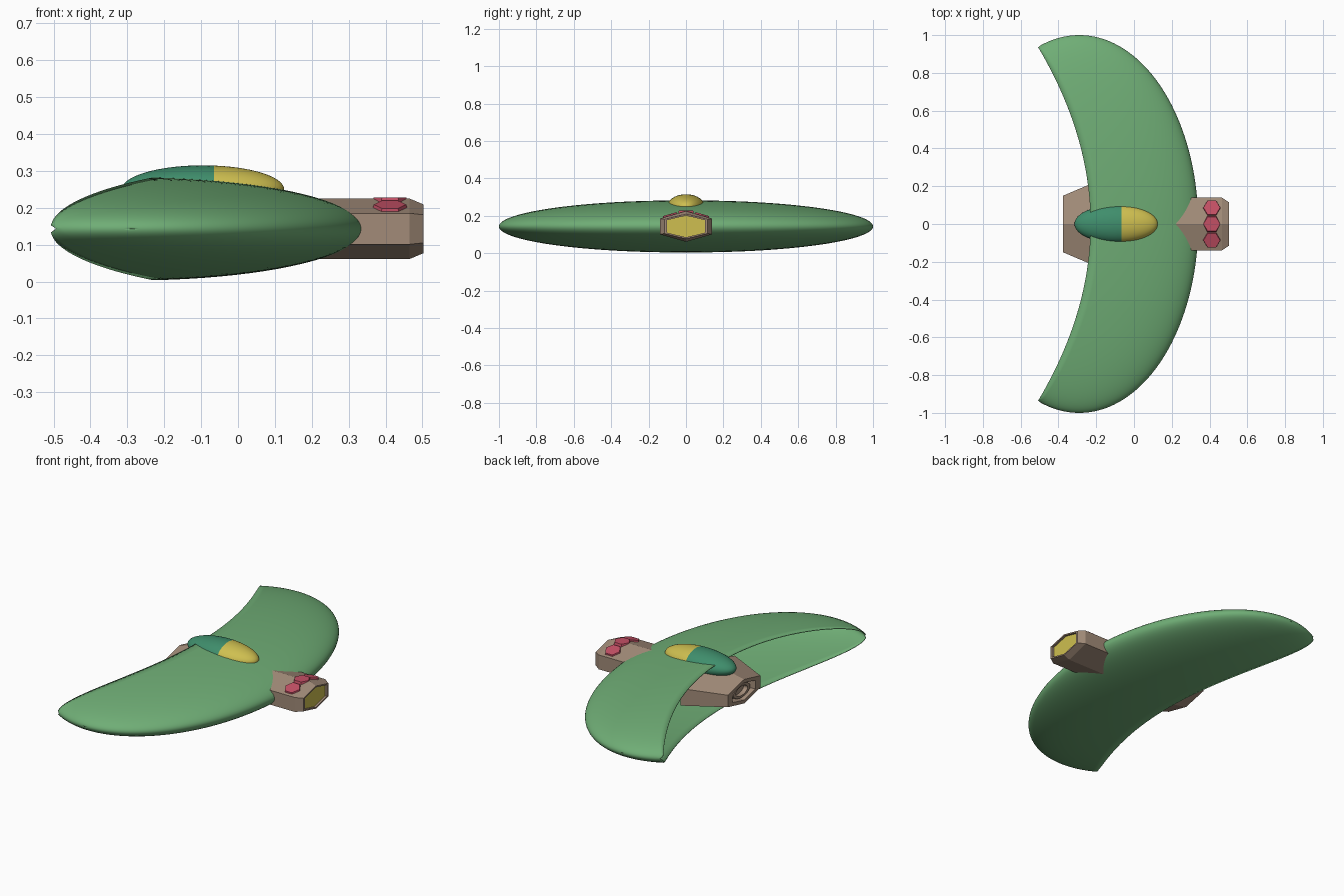
import bpy, bmesh, math
from mathutils import Matrix, Vector

if "Cube" in bpy.data.objects:
    bpy.data.objects.remove(bpy.data.objects["Cube"])

ZC = 0.143  # height of the wing's middle plane


def material(name, rgb):
    m = bpy.data.materials.new(name)
    m.diffuse_color = (*rgb, 1)
    m.use_nodes = True
    m.node_tree.nodes["Principled BSDF"].inputs["Base Color"].default_value = m.diffuse_color
    return m


GREEN = material("wing_green", (0.16, 0.42, 0.18))
TEAL = material("canopy_teal", (0.05, 0.27, 0.15))
YELLOW = material("glass_yellow", (0.62, 0.52, 0.08))
BROWN = material("hull_brown", (0.36, 0.26, 0.19))
PINK = material("light_pink", (0.55, 0.08, 0.13))


def finish(bm, name, mats, smooth=None):
    bmesh.ops.remove_doubles(bm, verts=bm.verts, dist=1e-5)
    bmesh.ops.recalc_face_normals(bm, faces=bm.faces)
    me = bpy.data.meshes.new(name)
    bm.to_mesh(me)
    bm.free()
    ob = bpy.data.objects.new(name, me)
    bpy.context.collection.objects.link(ob)
    for m in mats:
        me.materials.append(m)
    if smooth:
        bpy.ops.object.select_all(action='DESELECT')
        ob.select_set(True)
        bpy.context.view_layer.objects.active = ob
        bpy.ops.object.shade_smooth_by_angle(angle=math.radians(smooth))
    return ob


def loft(bm, rings, close_ring=True):
    """Skin a list of point rings; returns the vertex rings."""
    vs = [[bm.verts.new(p) for p in r] for r in rings]
    n = len(rings[0])
    for a, b in zip(vs, vs[1:]):
        for i in range(n if close_ring else n - 1):
            j = (i + 1) % n
            bm.faces.new((a[i], a[j], b[j], b[i]))
    return vs


def hexagon(x, half_w, half_h, shoulder):
    """Hexagon across x with points at top and bottom and upright sides."""
    pts = [(0, half_h), (half_w, shoulder), (half_w, -shoulder),
           (0, -half_h), (-half_w, -shoulder), (-half_w, shoulder)]
    return [(x, y, ZC + z) for y, z in pts]


# Wing: hollow half ellipsoid, open along a curved trailing edge
bm = bmesh.new()
rings = []
N, M = 96, 40
for i in range(N + 1):
    t = math.radians(-89.9 + 179.8 * i / N)
    y, c = math.sin(t), math.cos(t)
    edge = -0.23 - 0.317 * y * y
    lim = math.acos(max(-1, min(1, (edge + 0.29) / (0.63 * c))))
    rings.append([(-0.29 + 0.63 * c * math.cos(a), y, ZC + 0.14 * c * math.sin(a))
                  for a in (lim * (1 - 2 * j / M) for j in range(M + 1))])
loft(bm, rings, close_ring=False)
wing = finish(bm, "wing", [GREEN], 50)
shell = wing.modifiers.new("thickness", 'SOLIDIFY')
shell.thickness = 0.004
shell.offset = -1

# Canopy: ellipsoid, teal at the back and yellow glass at the front
bm = bmesh.new()
bmesh.ops.create_uvsphere(bm, u_segments=48, v_segments=36, radius=1,
                          matrix=Matrix.Rotation(math.pi / 2, 4, 'Y'))
bmesh.ops.transform(bm, verts=bm.verts, matrix=Matrix.Translation((-0.095, 0, 0.25))
                    @ Matrix.Diagonal((0.22, 0.1, 0.065, 1)))
bmesh.ops.bisect_plane(bm, geom=bm.verts[:] + bm.edges[:] + bm.faces[:],
                       plane_co=(-0.065, 0, 0), plane_no=(1, 0, 0))
for f in bm.faces:
    f.material_index = int(f.calc_center_median().x > -0.065)
finish(bm, "canopy", [TEAL, YELLOW], 60)

# Nose: chamfered hexagonal block with a recessed window
bm = bmesh.new()
vs = loft(bm, [hexagon(0.2, 0.14, 0.082, 0.042), hexagon(0.465, 0.14, 0.082, 0.042),
               hexagon(0.503, 0.115, 0.066, 0.038), hexagon(0.503, 0.102, 0.058, 0.033),
               hexagon(0.49, 0.102, 0.058, 0.033)])
bm.faces.new(vs[0])
bm.faces.new(vs[-1]).material_index = 1
finish(bm, "nose", [BROWN, YELLOW])

# Three hexagonal lights lying on the nose roof
slope = math.atan2(0.04, 0.14)
for name, side in (("left", 1), ("middle", 0), ("right", -1)):
    bm = bmesh.new()
    z = 0.221 if side == 0 else 0.202
    bmesh.ops.create_cone(bm, cap_ends=True, segments=6, radius1=0.048, radius2=0.044, depth=0.014,
                          matrix=Matrix.Translation((0.412, 0.085 * side, z))
                          @ Matrix.Rotation(-slope * side, 4, 'X') @ Matrix.Rotation(math.pi / 2, 4, 'Z'))
    # put two corners on the x axis
    if abs(max(v.co.x for v in bm.verts) - 0.46) > 0.003:
        bmesh.ops.rotate(bm, verts=bm.verts, cent=(0.412, 0.085 * side, z),
                         matrix=Matrix.Rotation(-slope * side, 3, 'X')
                         @ Matrix.Rotation(math.pi / 6, 3, 'Z')
                         @ Matrix.Rotation(slope * side, 3, 'X'))
    finish(bm, "nose_light_" + name, [PINK])

# Engine: tapered hexagonal housing with a recessed exhaust
bm = bmesh.new()
vs = loft(bm, [hexagon(-0.14, 0.25, 0.12, 0.05), hexagon(-0.375, 0.15, 0.07, 0.035),
               hexagon(-0.375, 0.105, 0.05, 0.025), hexagon(-0.335, 0.09, 0.042, 0.021)])
bm.faces.new(vs[0])
bm.faces.new(vs[-1])
finish(bm, "engine", [BROWN])

# Exhaust ring inside the engine opening
bm = bmesh.new()
R = 24
loft(bm, [[(x, 0.9 * r * math.cos(a), ZC + 0.45 * r * math.sin(a))
           for a in (2 * math.pi * k / R for k in range(R))]
          for x, r in ((-0.336, 0.09), (-0.36, 0.085), (-0.36, 0.06), (-0.336, 0.055))])
finish(bm, "exhaust_ring", [BROWN], 30)
